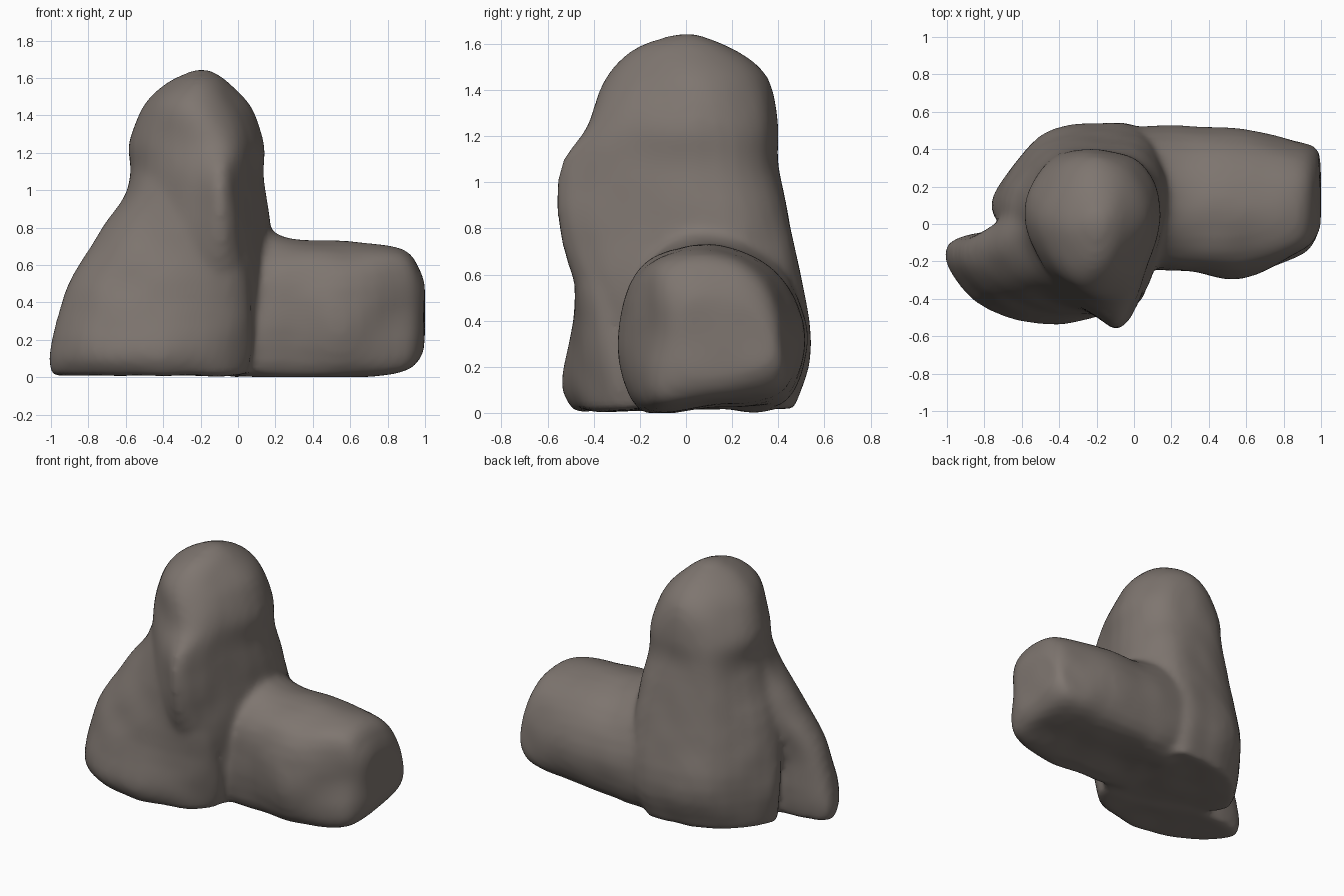
import bpy, bmesh
from mathutils import Vector, noise

if "Cube" in bpy.data.objects:
    bpy.data.objects.remove(bpy.data.objects["Cube"])


def catmull(a, b, c, d, t):
    return 0.5 * (2 * b + (c - a) * t + (2 * a - 5 * b + 4 * c - d) * t * t
                  + (3 * b - a - 3 * c + d) * t ** 3)


def loft(bm, sections, axis, sub=4):
    """Smooth closed skin through 8-point rings; axis is the stacking direction."""
    rings = []
    for level, pts in sections:
        ring = [Vector((level, *p)) if axis == 'X' else Vector((*p, level)) for p in pts]
        n = len(ring)
        rings.append([catmull(ring[i - 1], ring[i], ring[(i + 1) % n], ring[(i + 2) % n], k / sub)
                      for i in range(n) for k in range(sub)])
    fine, last = [], len(rings) - 1
    for i in range(last):
        near = (rings[max(i - 1, 0)], rings[i], rings[i + 1], rings[min(i + 2, last)])
        for k in range(sub):
            fine.append([catmull(*p, k / sub) for p in zip(*near)])
    fine.append(rings[-1])
    rows = [[bm.verts.new(p) for p in r] for r in fine]
    faces = [bm.faces.new(rows[0]), bm.faces.new(rows[-1])]
    n = len(rows[0])
    for lo, hi in zip(rows, rows[1:]):
        for i in range(n):
            j = (i + 1) % n
            faces.append(bm.faces.new((lo[i], lo[j], hi[j], hi[i])))
    bmesh.ops.recalc_face_normals(bm, faces=faces)


# Tall central rock: plan outlines from the ground up
tower = [
    (0.02, [(.10, .1), (.0, .43), (-.2, .46), (-.5, .39), (-.72, .14), (-.66, -.03), (-.3, -.34), (.04, -.27)]),
    (0.30, [(.15, .1), (.05, .49), (-.2, .54), (-.5, .47), (-.75, .15), (-.68, -.04), (-.3, -.38), (.06, -.3)]),
    (0.70, [(.18, .08), (.08, .42), (-.2, .47), (-.48, .4), (-.69, .12), (-.63, -.15), (-.25, -.46), (-.01, -.48)]),
    (1.05, [(.14, .05), (.04, .33), (-.2, .405), (-.45, .35), (-.575, .08), (-.5, -.22), (-.2, -.49), (-.04, -.505)]),
    (1.25, [(.14, .05), (.03, .32), (-.2, .395), (-.43, .34), (-.585, .08), (-.47, -.23), (-.2, -.41), (-.01, -.36)]),
    (1.45, [(.07, .03), (-.02, .27), (-.2, .355), (-.38, .27), (-.5, .05), (-.43, -.2), (-.25, -.35), (-.07, -.27)]),
    (1.58, [(-.06, .02), (-.1, .15), (-.2, .2), (-.3, .15), (-.37, .02), (-.33, -.12), (-.22, -.22), (-.11, -.14)]),
    (1.64, [(-.16, 0), (-.17, .03), (-.2, .05), (-.23, .03), (-.24, 0), (-.23, -.03), (-.2, -.05), (-.17, -.03)]),
]

# Boulder on the right: (y, z) outlines going outward, flaring up into the tower
boulder = [
    (-.04, [(-.22, .3), (-.18, .03), (.1, .02), (.4, .03), (.52, .35), (.38, .7), (.1, .95), (-.12, .75)]),
    (0.14, [(-.24, .35), (-.19, .02), (.1, .03), (.42, .04), (.525, .33), (.39, .64), (.08, .81), (-.17, .64)]),
    (0.30, [(-.25, .35), (-.18, .01), (.1, .03), (.42, .06), (.525, .33), (.38, .62), (.08, .735), (-.19, .63)]),
    (0.58, [(-.29, .3), (-.2, .02), (.1, .03), (.41, .07), (.51, .33), (.37, .62), (.08, .73), (-.2, .62)]),
    (0.88, [(-.15, .35), (-.15, .05), (.1, .05), (.4, .11), (.435, .3), (.35, .57), (.12, .68), (-.12, .63)]),
    (0.97, [(-.07, .35), (-.06, .12), (.14, .11), (.37, .17), (.41, .3), (.31, .5), (.13, .57), (-.04, .54)]),
    (0.995, [(.0, .35), (.02, .19), (.15, .18), (.33, .22), (.37, .31), (.28, .43), (.13, .48), (.02, .46)]),
]

# Sloping buttress at the front left: a cleft below, merging with the tower above
buttress = [
    (0.01, [(.03, -.25), (-.25, -.2), (-.6, -.07), (-.94, -.09), (-.97, -.22), (-.75, -.4), (-.4, -.48), (-.06, -.40)]),
    (0.14, [(.07, -.26), (-.25, -.2), (-.6, -.05), (-.95, -.08), (-.99, -.23), (-.78, -.46), (-.4, -.535), (-.05, -.43)]),
    (0.48, [(.05, -.30), (-.25, -.2), (-.6, -.03), (-.86, -.07), (-.905, -.21), (-.73, -.39), (-.4, -.47), (-.04, -.46)]),
    (0.76, [(.0, -.33), (-.2, -.2), (-.5, .1), (-.69, .03), (-.75, -.14), (-.62, -.32), (-.35, -.43), (-.06, -.49)]),
    (1.00, [(-.04, -.33), (-.2, -.2), (-.4, .1), (-.55, .06), (-.59, -.06), (-.51, -.25), (-.32, -.39), (-.1, -.49)]),
    (1.22, [(-.08, -.3), (-.2, -.1), (-.4, .1), (-.52, .05), (-.55, -.04), (-.46, -.2), (-.3, -.33), (-.15, -.36)]),
]

bm = bmesh.new()
loft(bm, tower, 'Z')
loft(bm, boulder, 'X')
loft(bm, buttress, 'Z')
mesh = bpy.data.meshes.new("rock_outcrop")
bm.to_mesh(mesh)
bm.free()
rock = bpy.data.objects.new("rock_outcrop", mesh)
bpy.context.collection.objects.link(rock)

# Fuse the masses into one weathered skin
fuse = rock.modifiers.new("fuse", 'REMESH')
fuse.mode = 'VOXEL'
fuse.voxel_size = 0.022
soften = rock.modifiers.new("soften", 'SMOOTH')
soften.factor = 0.5
soften.iterations = 9
bpy.context.view_layer.objects.active = rock
rock.select_set(True)
for name in ("fuse", "soften"):
    bpy.ops.object.modifier_apply(modifier=name)

# Gentle lumps, kept above the ground
for v in rock.data.vertices:
    v.co += v.normal * (0.002 + noise.noise(v.co * 5) * 0.008)
    v.co.z = max(v.co.z, 0.0)

stone = bpy.data.materials.new("grey_brown_stone")
stone.diffuse_color = (0.21, 0.18, 0.161, 1)
stone.use_nodes = True
stone.node_tree.nodes["Principled BSDF"].inputs["Base Color"].default_value = stone.diffuse_color
rock.data.materials.clear()
rock.data.materials.append(stone)
for p in rock.data.polygons:
    p.material_index = 0
bpy.ops.object.shade_smooth()
